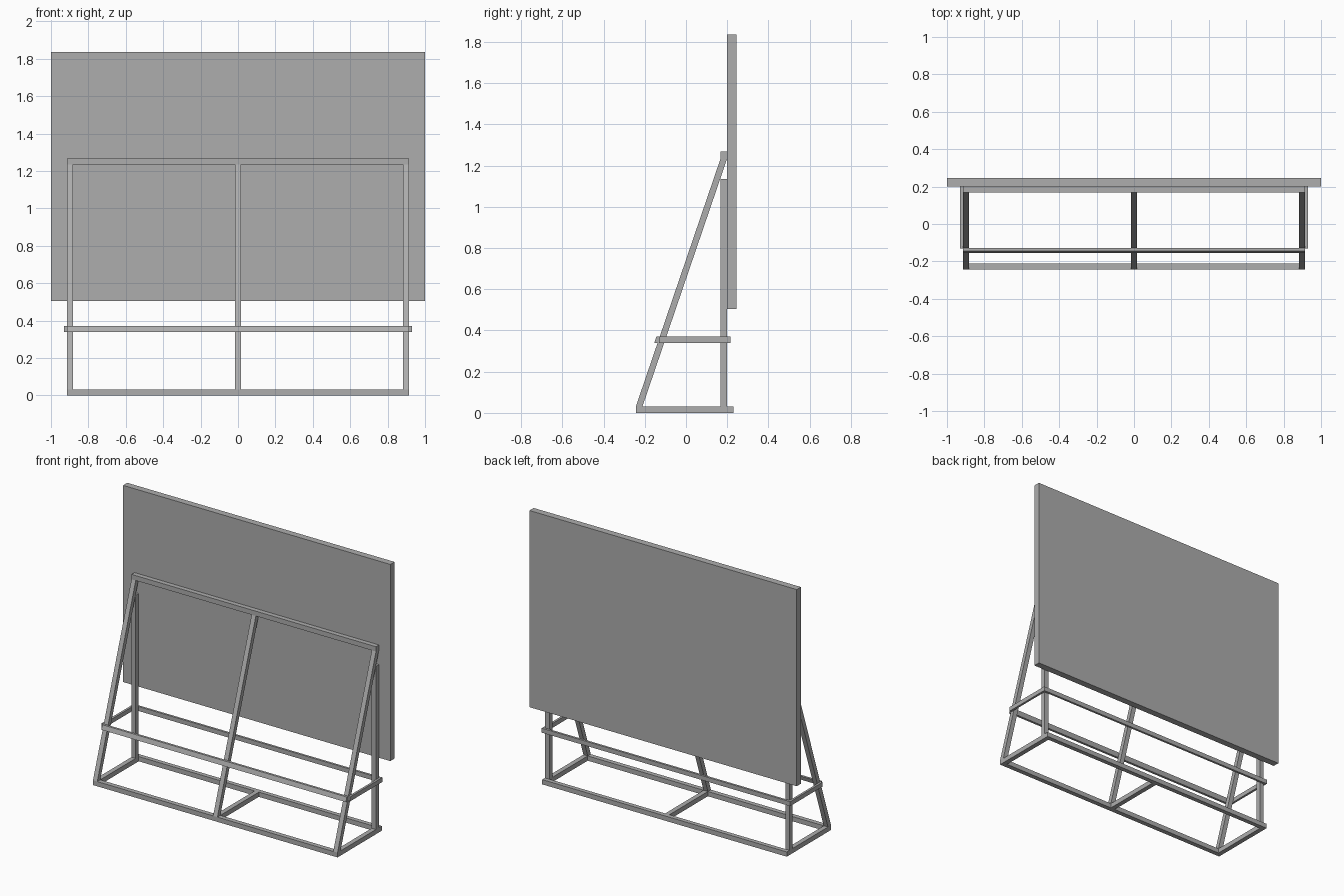
import bpy
import bmesh

cube = bpy.data.objects.get("Cube")
if cube:
    bpy.data.objects.remove(cube, do_unlink=True)

# One grey for the whole stand
grey = bpy.data.materials.new("plain_grey")
grey.use_nodes = True
colour = (0.42, 0.42, 0.42, 1)
grey.diffuse_color = colour
grey.node_tree.nodes["Principled BSDF"].inputs["Base Color"].default_value = colour


def extrude_x(name, profile, x0, x1):
    """Extrude a (y, z) profile from x0 to x1."""
    bm = bmesh.new()
    face = bm.faces.new([bm.verts.new((x0, y, z)) for y, z in profile])
    ext = bmesh.ops.extrude_face_region(bm, geom=[face])
    moved = [v for v in ext["geom"] if isinstance(v, bmesh.types.BMVert)]
    bmesh.ops.translate(bm, verts=moved, vec=(x1 - x0, 0, 0))
    bmesh.ops.recalc_face_normals(bm, faces=bm.faces)
    mesh = bpy.data.meshes.new(name)
    bm.to_mesh(mesh)
    bm.free()
    mesh.materials.append(grey)
    obj = bpy.data.objects.new(name, mesh)
    bpy.context.collection.objects.link(obj)
    return obj


def box(name, x, y, z):
    return extrude_x(name, [(y[0], z[0]), (y[1], z[0]), (y[1], z[1]), (y[0], z[1])], *x)


BAR = 0.032
HALF = 0.915
FRONT, BACK = -0.243, 0.2
LEG_TOP = 1.235
POST_Y = (BACK - BAR, BACK)
RAIL_Z = (0.34, 0.37)


def leg_y(z):
    """Front edge of the sloping legs at height z."""
    return FRONT + (POST_Y[0] - FRONT) * (z - BAR) / (LEG_TOP - BAR)


# Board
box("board", (-1, 1), (BACK, 0.245), (0.505, 1.835))

# Sloping legs and base runners
for name, cx in (("right", -HALF + BAR / 2), ("centre", 0), ("left", HALF - BAR / 2)):
    span = (cx - BAR / 2, cx + BAR / 2)
    extrude_x(name + "_sloping_leg",
              [(FRONT, BAR), (FRONT + BAR, BAR), (BACK, LEG_TOP), (POST_Y[0], LEG_TOP)], *span)
    box(name + "_base_runner", span, (FRONT + BAR, BACK), (0, BAR))
    if cx:
        box(name + "_rear_post", span, POST_Y, (BAR, 1.135))

# Cross bars
full = (-HALF, HALF)
box("top_bar", full, POST_Y, (LEG_TOP, 1.268))
box("front_base_bar", full, (FRONT, FRONT + BAR), (0, BAR))
box("rear_base_bar", full, (BACK, 0.23), (0, BAR))

# Thin rails around the middle
z0, z1 = RAIL_Z
extrude_x("front_rail", [(leg_y(z0) - 0.016, z0), (leg_y(z0), z0),
                         (leg_y(z1), z1), (leg_y(z1) - 0.016, z1)], *full)
box("rear_rail", (-0.93, 0.93), (BACK, 0.215), RAIL_Z)
for name, span in (("right", (-0.93, -HALF)), ("left", (HALF, 0.93))):
    box(name + "_side_rail", span, (-0.13, BACK), RAIL_Z)
